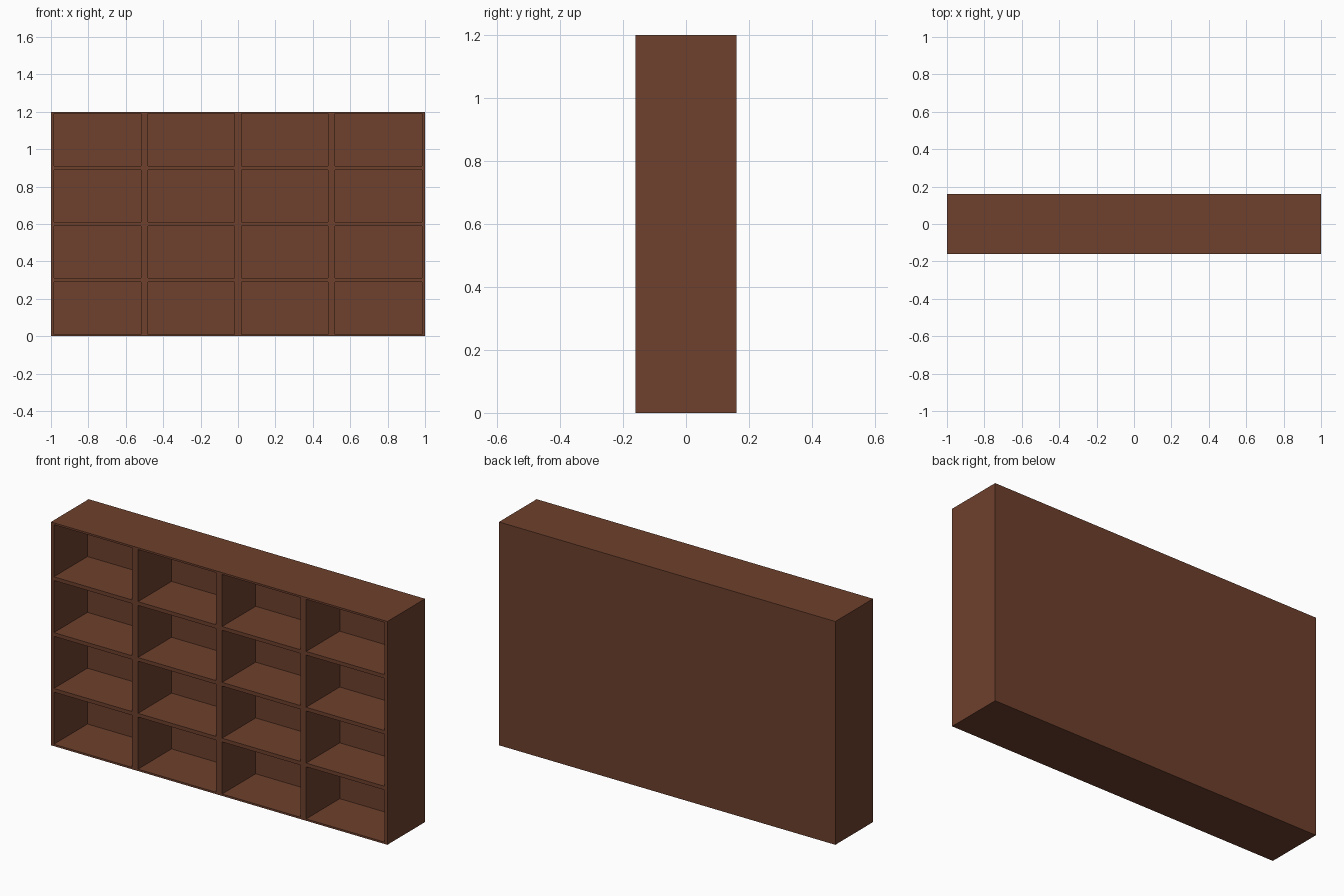
import bpy, bmesh
from mathutils import Vector

if "Cube" in bpy.data.objects:
    bpy.data.objects.remove(bpy.data.objects["Cube"])

W, D, H = 2.0, 0.32, 1.2          # overall size
COLS, ROWS = 4, 4
GAP_X, GAP_Z = 0.0175, 0.01       # frame margin around each compartment
RECESS = 0.285                    # compartment depth, leaving a thin back panel

wood = bpy.data.materials.new("brown wood")
wood.diffuse_color = (0.156, 0.051, 0.026, 1)
wood.use_nodes = True
wood.node_tree.nodes["Principled BSDF"].inputs["Base Color"].default_value = wood.diffuse_color

# Solid block
bm = bmesh.new()
bmesh.ops.create_cube(bm, size=1)
for v in bm.verts:
    v.co = Vector((v.co.x * W, v.co.y * D, v.co.z * H + H / 2))


def cells(start, length, count, gap):
    step = length / count
    return [(start + i * step + gap, start + (i + 1) * step - gap) for i in range(count)]


def score(axis, position):
    # Cut edges across the front face only
    front = [f for f in bm.faces if f.normal.y < -0.9]
    geom = front + list({e for f in front for e in f.edges}) + list({v for f in front for v in f.verts})
    co = Vector((0, 0, 0))
    no = Vector((0, 0, 0))
    co[axis], no[axis] = position, 1
    bmesh.ops.bisect_plane(bm, geom=geom, plane_co=co, plane_no=no)


bm.normal_update()
xs = cells(-W / 2, W, COLS, GAP_X)
zs = cells(0, H, ROWS, GAP_Z)
for axis, spans in ((0, xs), (2, zs)):
    for span in spans:
        for p in span:
            score(axis, p)
            bm.normal_update()

# Push the compartments into the block
openings = []
for f in bm.faces:
    c = f.calc_center_median()
    if (f.normal.y < -0.9 and any(a < c.x < b for a, b in xs)
            and any(a < c.z < b for a, b in zs)):
        openings.append(f)
res = bmesh.ops.extrude_face_region(bm, geom=openings)
bmesh.ops.delete(bm, geom=[f for f in openings if f.is_valid], context='FACES_ONLY')
for v in res["geom"]:
    if isinstance(v, bmesh.types.BMVert):
        v.co.y += RECESS

# Merge flush frame pieces and tidy normals
bmesh.ops.recalc_face_normals(bm, faces=bm.faces[:])

mesh = bpy.data.meshes.new("cubby_shelf")
bm.to_mesh(mesh)
bm.free()
mesh.materials.append(wood)
shelf = bpy.data.objects.new("cubby_shelf", mesh)
bpy.context.collection.objects.link(shelf)
